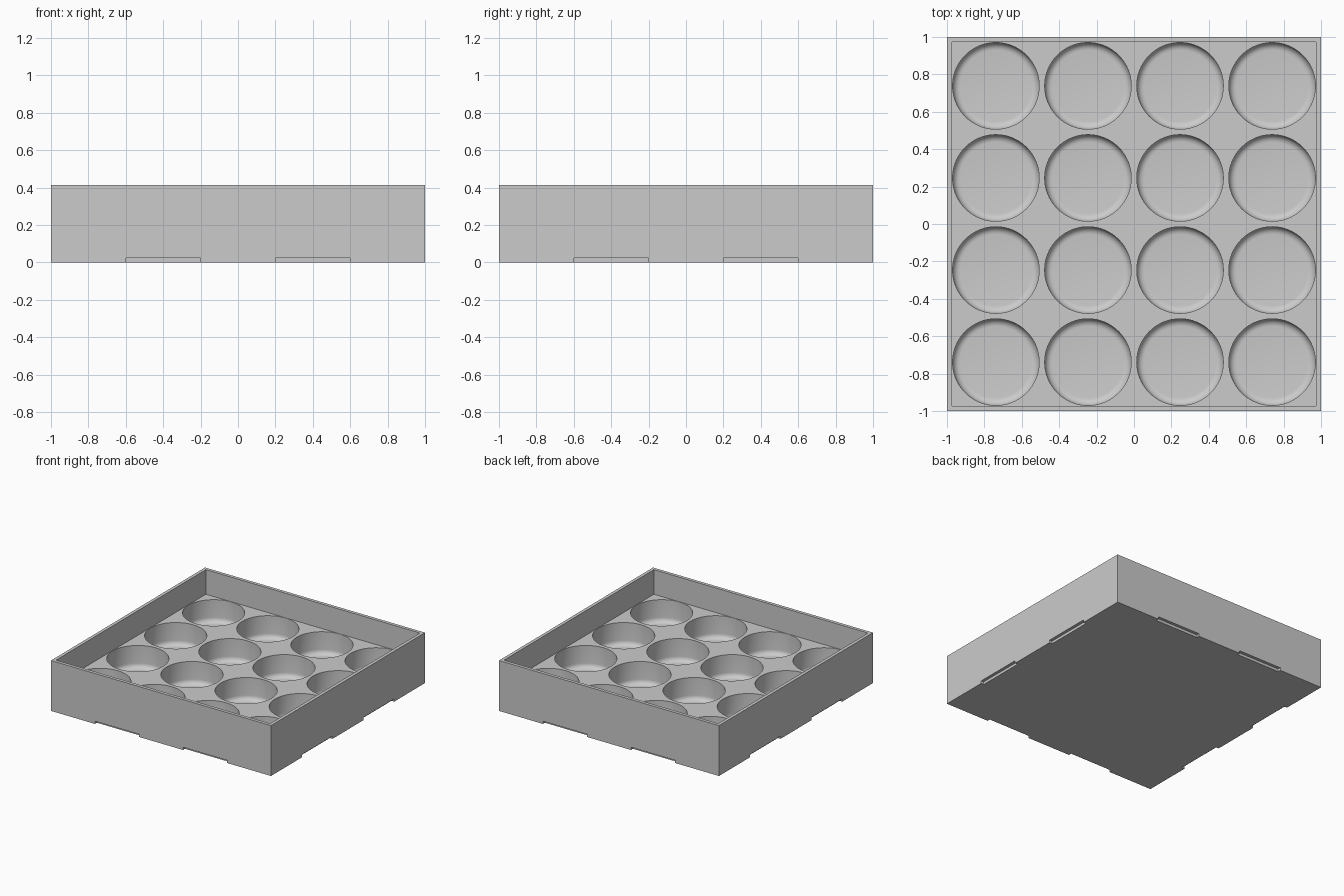
import bpy, bmesh
from math import sin, cos, pi
from mathutils import Matrix, Vector

if "Cube" in bpy.data.objects:
    bpy.data.objects.remove(bpy.data.objects["Cube"], do_unlink=True)

HEIGHT = 0.414
SHELF = 0.212       # level of the deck around the cups
INNER = 0.973       # inside face of the rim
CUP_R, CUP_FLOOR, FILLET = 0.2315, 0.026, 0.04
PITCH = 0.4923
NOTCH_H, NOTCH_D = 0.022, 0.025

grey = bpy.data.materials.new("plain_grey")
grey.use_nodes = True
colour = (0.6, 0.6, 0.6, 1)
grey.diffuse_color = colour
grey.node_tree.nodes["Principled BSDF"].inputs["Base Color"].default_value = colour


def make_object(name, bm):
    bmesh.ops.recalc_face_normals(bm, faces=bm.faces[:])
    mesh = bpy.data.meshes.new(name)
    bm.to_mesh(mesh)
    bm.free()
    mesh.materials.append(grey)
    obj = bpy.data.objects.new(name, mesh)
    bpy.context.collection.objects.link(obj)
    return obj


def add_box(bm, low, high):
    low, high = Vector(low), Vector(high)
    matrix = Matrix.Translation((low + high) / 2) @ Matrix.Diagonal((*(high - low), 1))
    bmesh.ops.create_cube(bm, size=1, matrix=matrix)


def add_cup(bm, x, y, sides=64, steps=6):
    # Round pocket with a filleted floor, stacked ring by ring
    profile = []
    for i in range(steps + 1):
        a = pi / 2 * i / steps
        profile.append((CUP_R - FILLET + FILLET * sin(a),
                        CUP_FLOOR + FILLET - FILLET * cos(a)))
    profile.append((CUP_R, SHELF + 0.05))
    rings = [[bm.verts.new((x + r * cos(2 * pi * k / sides),
                            y + r * sin(2 * pi * k / sides), z))
              for k in range(sides)] for r, z in profile]
    for lower, upper in zip(rings, rings[1:]):
        for k in range(sides):
            n = (k + 1) % sides
            bm.faces.new((lower[k], lower[n], upper[n], upper[k]))
    bm.faces.new(rings[0][::-1])
    bm.faces.new(rings[-1])


# Tray block
bm = bmesh.new()
add_box(bm, (-1, -1, 0), (1, 1, HEIGHT))
tray = make_object("tray", bm)

# Open space inside the rim
bm = bmesh.new()
add_box(bm, (-INNER, -INNER, SHELF), (INNER, INNER, HEIGHT + 0.2))
recess = make_object("recess_cutter", bm)

# Four by four cups
bm = bmesh.new()
for col in range(4):
    for row in range(4):
        add_cup(bm, (col - 1.5) * PITCH, (row - 1.5) * PITCH)
cups = make_object("cup_cutter", bm)

# Two shallow notches under each side
bm = bmesh.new()
for side in (-1, 1):
    for centre in (-0.4, 0.4):
        edges = sorted((side * (1 - NOTCH_D), side * 1.1))
        add_box(bm, (centre - 0.2, edges[0], -0.1), (centre + 0.2, edges[1], NOTCH_H))
        add_box(bm, (edges[0], centre - 0.2, -0.1), (edges[1], centre + 0.2, NOTCH_H))
notches = make_object("notch_cutter", bm)

# Carve the block, then remove the cutters
bpy.ops.object.select_all(action='DESELECT')
bpy.context.view_layer.objects.active = tray
tray.select_set(True)
for cutter in (recess, cups, notches):
    cutter.hide_render = True
    mod = tray.modifiers.new(cutter.name, 'BOOLEAN')
    mod.operation = 'DIFFERENCE'
    mod.solver = 'EXACT'
    mod.object = cutter
    bpy.ops.object.modifier_apply(modifier=mod.name)
    bpy.data.objects.remove(cutter, do_unlink=True)

bpy.ops.object.shade_smooth_by_angle(angle=pi / 6)
